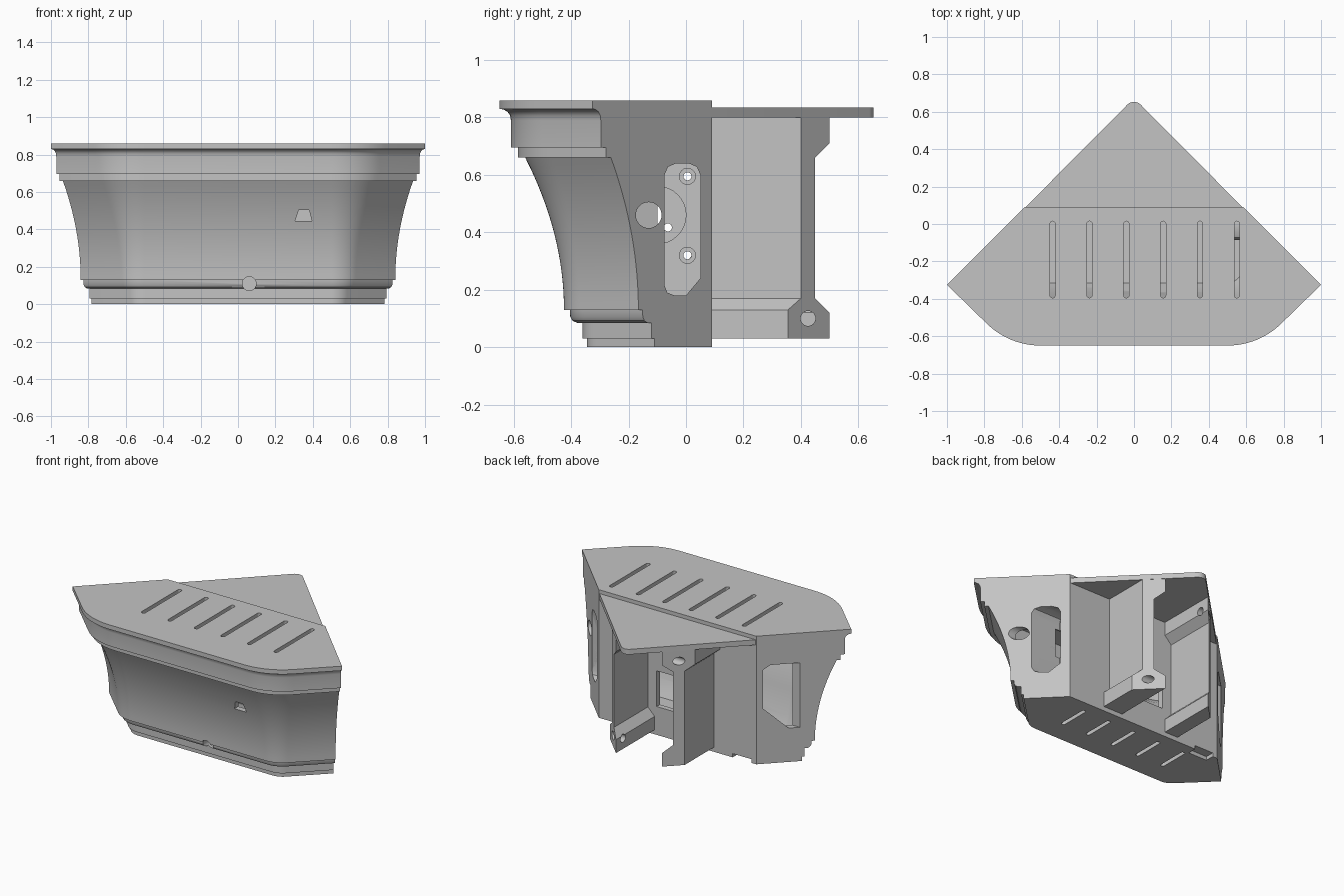
import bpy, bmesh, math

if "Cube" in bpy.data.objects:
    bpy.data.objects.remove(bpy.data.objects["Cube"])

grey = bpy.data.materials.new("plain_grey")
grey.diffuse_color = (0.55, 0.55, 0.55, 1)
grey.use_nodes = True
grey.node_tree.nodes["Principled BSDF"].inputs["Base Color"].default_value = grey.diffuse_color


def finish(name, bm):
    bmesh.ops.recalc_face_normals(bm, faces=bm.faces)
    me = bpy.data.meshes.new(name)
    bm.to_mesh(me)
    bm.free()
    me.materials.append(grey)
    ob = bpy.data.objects.new(name, me)
    bpy.context.collection.objects.link(ob)
    return ob


def stack(name, rings):
    """Skin a list of closed rings and cap both ends."""
    bm = bmesh.new()
    rows = [[bm.verts.new(p) for p in r] for r in rings]
    n = len(rows[0])
    for a, b in zip(rows, rows[1:]):
        for i in range(n):
            j = (i + 1) % n
            bm.faces.new((a[i], a[j], b[j], b[i]))
    bm.faces.new(rows[0])
    bm.faces.new(rows[-1])
    return finish(name, bm)


def prism(name, pts, axis, lo, hi):
    """Extrude a 2D outline along an axis; ends may be functions of the point."""
    def place(p, e):
        d = e(*p) if callable(e) else e
        return {"x": (d, p[0], p[1]), "y": (p[0], d, p[1]), "z": (p[0], p[1], d)}[axis]
    return stack(name, [[place(p, e) for p in pts] for e in (lo, hi)])


def circle(u, v, r, n=32):
    return [(u + r * math.cos(2 * math.pi * i / n), v + r * math.sin(2 * math.pi * i / n))
            for i in range(n)]


def rect(u0, u1, v0, v1):
    return [(u0, v0), (u1, v0), (u1, v1), (u0, v1)]


def slot(x, y0, y1, r):
    arc = [math.pi * i / 8 for i in range(9)]
    return ([(x + r * math.cos(t), y1 - r + r * math.sin(t)) for t in arc] +
            [(x - r * math.cos(t), y0 + r - r * math.sin(t)) for t in arc])


def cut(ob, *cutters):
    for c in cutters:
        m = ob.modifiers.new("cut", "BOOLEAN")
        m.operation, m.solver, m.object = "DIFFERENCE", "EXACT", c
        bpy.context.view_layer.objects.active = ob
        bpy.ops.object.modifier_apply(modifier=m.name)


def section(z, d, side=0.675, back=0.09):
    """Corner-cabinet outline, shrunk by d at the front."""
    r = 0.41 - d
    k = 1.325 - math.sqrt(2) * d
    half = [(side - back, back), ((k + side) / 2, (side - k) / 2)]
    for i in range(13):
        t = math.radians(-45 - 45 * i / 12)
        half.append((0.5 + r * math.cos(t), -0.24 + r * math.sin(t)))
    return [(x, y, z) for x, y in half] + [(-x, y, z) for x, y in reversed(half)]


# Body shell: stepped foot, flared front, cornice
profile = [(0, .305), (.03, .305), (.03, .29), (.085, .29), (.085, .27), (.092, .255),
           (.105, .247), (.13, .245)]
profile += [(.13 + .53 * i / 16, .225 - .135 * (i / 16) ** 2) for i in range(17)]
profile += [(.66, .065), (.695, .065), (.695, .04), (.79, .04), (.808, .037), (.82, .028),
            (.828, .014), (.83, 0), (.86, 0)]
body = stack("body_shell", [section(z, d) for z, d in profile])
inner = [(.03, .335), (.13, .285), (.3, .255), (.45, .215), (.655, .135), (.7, .085), (.825, .08)]
cutters = [stack("cavity", [section(z, d, 0.62, 0.055) for z, d in inner])]

# Vent slots in the top and in the floor
for i in range(6):
    x = -0.435 + 0.197 * i
    cutters.append(prism("top_slot", slot(x, -0.395, 0.015, 0.014), "z", 0.78, 0.9))
    if i < 5:
        cutters.append(prism("floor_slot", slot(x + 0.05, -0.2, 0.015, 0.013), "z", -0.05, 0.06))

# Side openings, back window, front port and cable notches
left_window = [(.06, .37), (.06, .63), (.027, .66), (-.1, .66), (-.1, .227), (-.052, .227)]
r = 0.04
right_slot = [(.05, .24), (.05, .64 - r), (.038, .628), (.01, .64), (-.035, .64), (-.063, .628),
              (-.075, .6), (-.075, .215), (-.065, .19), (-.04, .18), (0, .18)]
pocket = prism("slot_pocket", right_slot, "x", 0.53, 1.1)
cutters += [
    pocket,
    prism("left_window", left_window, "x", -1.1, -0.45),
    prism("side_hole", circle(-.13, .46, .045), "x", 0.6, 1.1),
    prism("back_window", rect(-.15, .155, .19, .43), "y", 0.0, 0.15),
    prism("front_port", [(.305, .445), (.395, .445), (.38, .505), (.325, .505)], "y", -0.7, -0.3),
    prism("front_notch", circle(.06, .11, .037), "y", -0.5, -0.33),
    prism("back_notch", rect(-.55, -.41, -.02, .025), "y", 0.03, 0.15),
]
cut(body, *cutters)

# Socket behind the right slot: recessed floor, round dish and screw holes
block_outline = [(y + (.012 if y > -.02 else -.01), z + (.015 if z > .4 else -.015))
                 for y, z in right_slot]
socket = prism("side_socket", block_outline, "x", 0.44, lambda y, z: 0.66 - y)
more = [prism("dish", circle(-.1, .46, .1), "x", 0.48, 0.56),
        prism("dish_hole", circle(-.063, .417, .014, 16), "x", 0.4, 0.6)]
for z in (.32, .595):
    more.append(prism("screw_seat", circle(.005, z, .028), "x", 0.515, 0.6))
    more.append(prism("screw_hole", circle(.005, z, .014, 16), "x", 0.4, 0.6))
cut(socket, pocket, *more)

# Rear fins with thickened rails, ends trimmed along the corner wall planes
parts = [body, socket]
helpers = cutters + more


def wall(x, z):
    return 0.67 - abs(x)


for s, side in ((1, "right"), (-1, "left")):
    parts.append(prism(side + "_fin", [(s * x, z) for x, z in rect(.22, .27, .03, .8)],
                       "y", 0.085, wall))
    for end in ("bottom", "top"):
        wide = (end == "bottom") == (s == 1)
        rail = [(.17, .03), (.17, .12), (.22, .17)]
        rail += [(.27, .17), (.315, .13), (.315, .03)] if wide else [(.23, .17), (.23, .03)]
        if end == "top":
            rail = [(x, 0.83 - z) for x, z in rail]
        ob = prism(f"{side}_{end}_rail", [(s * x, z) for x, z in rail], "y", 0.085, wall)
        parts.append(ob)
        if wide:
            zc = 0.1 if end == "bottom" else 0.73
            hole = prism("rail_hole", circle(.425, zc, .026), "x", s * 0.1, s * 0.5)
            cut(ob, hole)
            cut(parts[-2] if end == "bottom" else parts[-3], hole)
            helpers.append(hole)

# Triangular rear shelf with a rounded tip
tip = [(0.05 * math.cos(math.radians(a)), 0.603 + 0.05 * math.sin(math.radians(a)))
       for a in range(45, 136, 10)]
parts.append(prism("rear_shelf", [(.585, .085)] + tip + [(-.585, .085)], "z", 0.8, 0.835))

# Remove helpers and shade
for h in helpers:
    bpy.data.objects.remove(h, do_unlink=True)
for ob in parts:
    bpy.ops.object.select_all(action="DESELECT")
    ob.select_set(True)
    bpy.context.view_layer.objects.active = ob
    bpy.ops.object.shade_smooth_by_angle(angle=math.radians(30))
